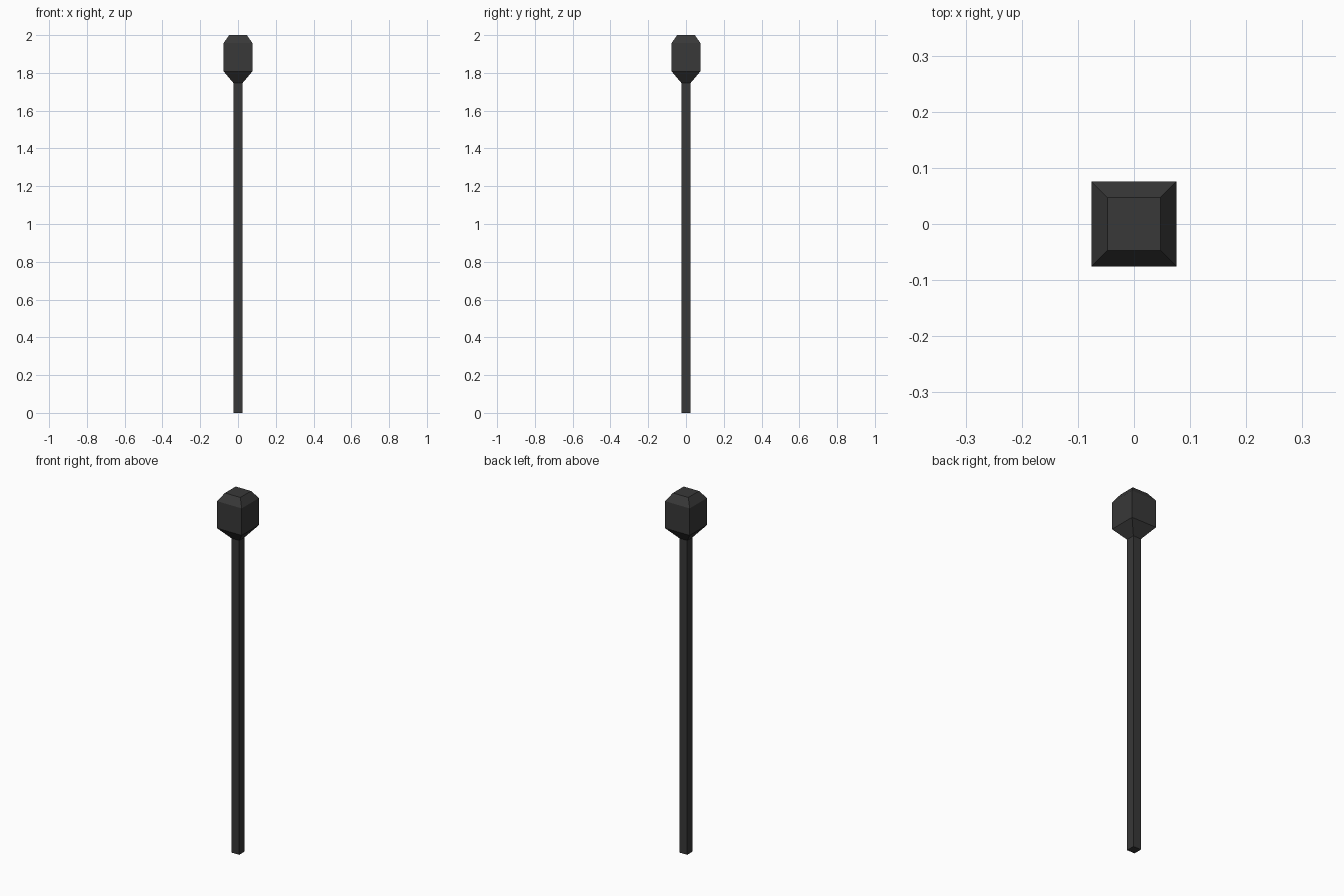
import bpy, bmesh

if "Cube" in bpy.data.objects:
    bpy.data.objects.remove(bpy.data.objects["Cube"])

dark = bpy.data.materials.new("dark_metal")
dark.diffuse_color = (0.04, 0.04, 0.04, 1)
dark.use_nodes = True
dark.node_tree.nodes["Principled BSDF"].inputs["Base Color"].default_value = dark.diffuse_color


def square_loft(name, profile):
    """Stack square rings of (half_width, z) and skin them with flat faces."""
    bm = bmesh.new()
    rings = [[bm.verts.new((sx * h, sy * h, z))
              for sx, sy in ((-1, -1), (1, -1), (1, 1), (-1, 1))]
             for h, z in profile]
    for low, high in zip(rings, rings[1:]):
        for i in range(4):
            j = (i + 1) % 4
            bm.faces.new((low[i], low[j], high[j], high[i]))
    bm.faces.new(rings[0][::-1])
    bm.faces.new(rings[-1])
    mesh = bpy.data.meshes.new(name)
    bm.to_mesh(mesh)
    bm.free()
    mesh.materials.append(dark)
    obj = bpy.data.objects.new(name, mesh)
    bpy.context.collection.objects.link(obj)
    return obj


# Long square shaft
square_loft("shaft", [(0.024, 0), (0.024, 1.746)])

# Head: flared neck, straight block, chamfered cap
square_loft("head", [(0.024, 1.746), (0.076, 1.808), (0.076, 1.958), (0.047, 2.0)])
